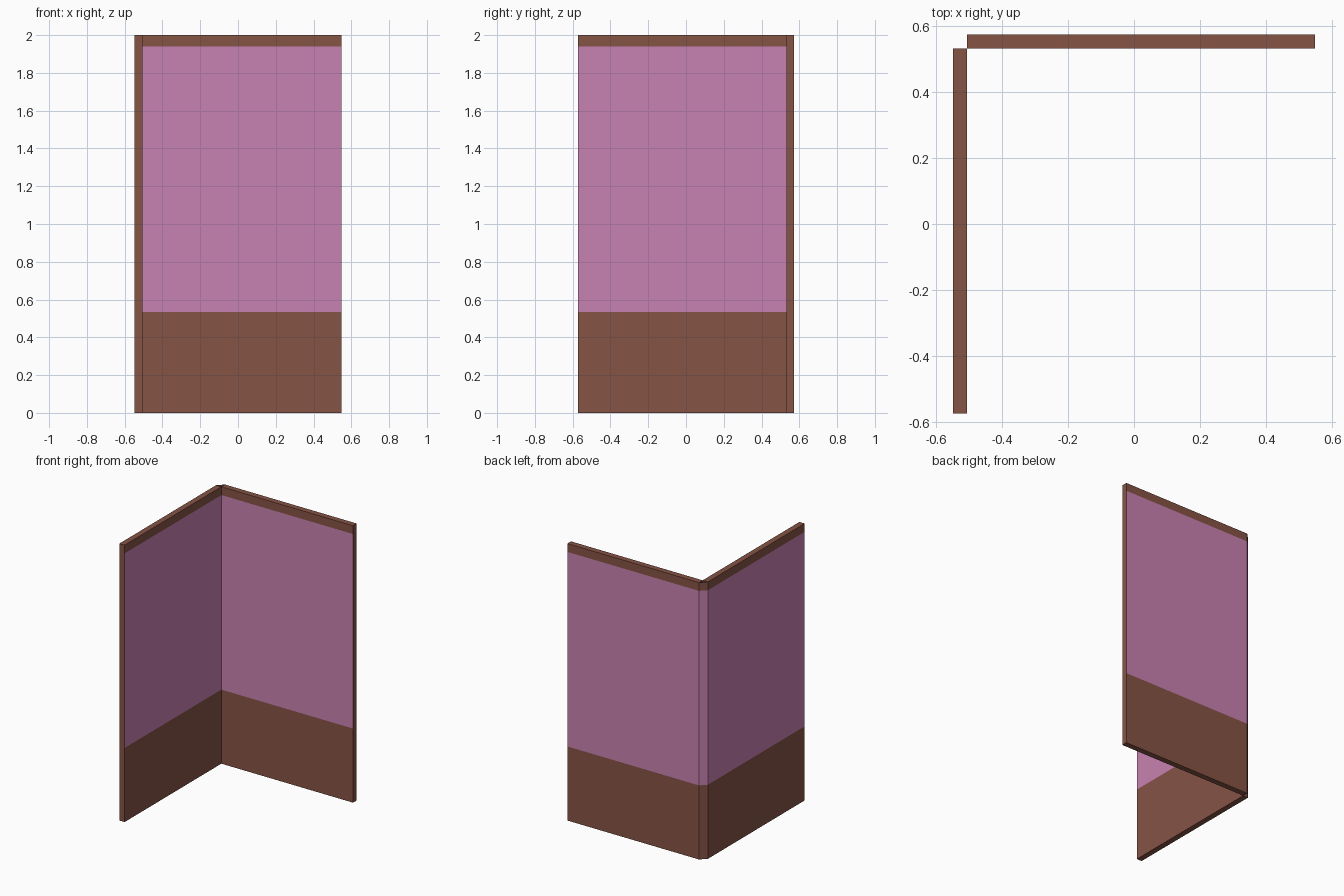
import bpy, bmesh

if "Cube" in bpy.data.objects:
    bpy.data.objects.remove(bpy.data.objects["Cube"])

BAND = (0.0, 0.535, 1.94, 2.0)   # brown base, pink field, brown top rail


def material(name, rgb):
    m = bpy.data.materials.new(name)
    m.diffuse_color = (*rgb, 1)
    m.use_nodes = True
    m.node_tree.nodes["Principled BSDF"].inputs["Base Color"].default_value = m.diffuse_color
    return m


brown = material("brown wood", (0.235, 0.087, 0.060))
pink = material("pink panel", (0.584, 0.223, 0.445))


def finish(name, bm, is_broad):
    """Paint the middle band of the broad faces pink, the rest brown."""
    for f in bm.faces:
        z = f.calc_center_median().z
        f.material_index = int(is_broad(f.normal) and BAND[1] < z < BAND[2])
    me = bpy.data.meshes.new(name)
    bm.to_mesh(me)
    bm.free()
    me.materials.append(brown)
    me.materials.append(pink)
    ob = bpy.data.objects.new(name, me)
    bpy.context.collection.objects.link(ob)
    return ob


def cut_bands(bm):
    for z in BAND[1:3]:
        bmesh.ops.bisect_plane(bm, geom=bm.verts[:] + bm.edges[:] + bm.faces[:],
                               plane_co=(0, 0, z), plane_no=(0, 0, 1))
    bm.normal_update()


def panel(name, x0, x1, y0, y1, axis):
    bm = bmesh.new()
    bmesh.ops.create_cube(bm, size=1)
    for v in bm.verts:
        v.co = (x1 if v.co.x > 0 else x0, y1 if v.co.y > 0 else y0,
                2.0 if v.co.z > 0 else 0.0)
    cut_bands(bm)
    return finish(name, bm, lambda n: abs(n[axis]) > 0.5)


# Two upright panels meeting at a corner
panel("back_panel", -0.505, 0.547, 0.531, 0.573, 1)
panel("left_panel", -0.547, -0.505, -0.573, 0.531, 0)

# Thin chamfer strip closing the outer corner between the panels
bm = bmesh.new()
a, b = (-0.505, 0.573), (-0.547, 0.531)
bm.faces.new([bm.verts.new(p) for p in
              ((*a, 0), (*b, 0), (*b, 2), (*a, 2))])
cut_bands(bm)
finish("corner_strip", bm, lambda n: True)
